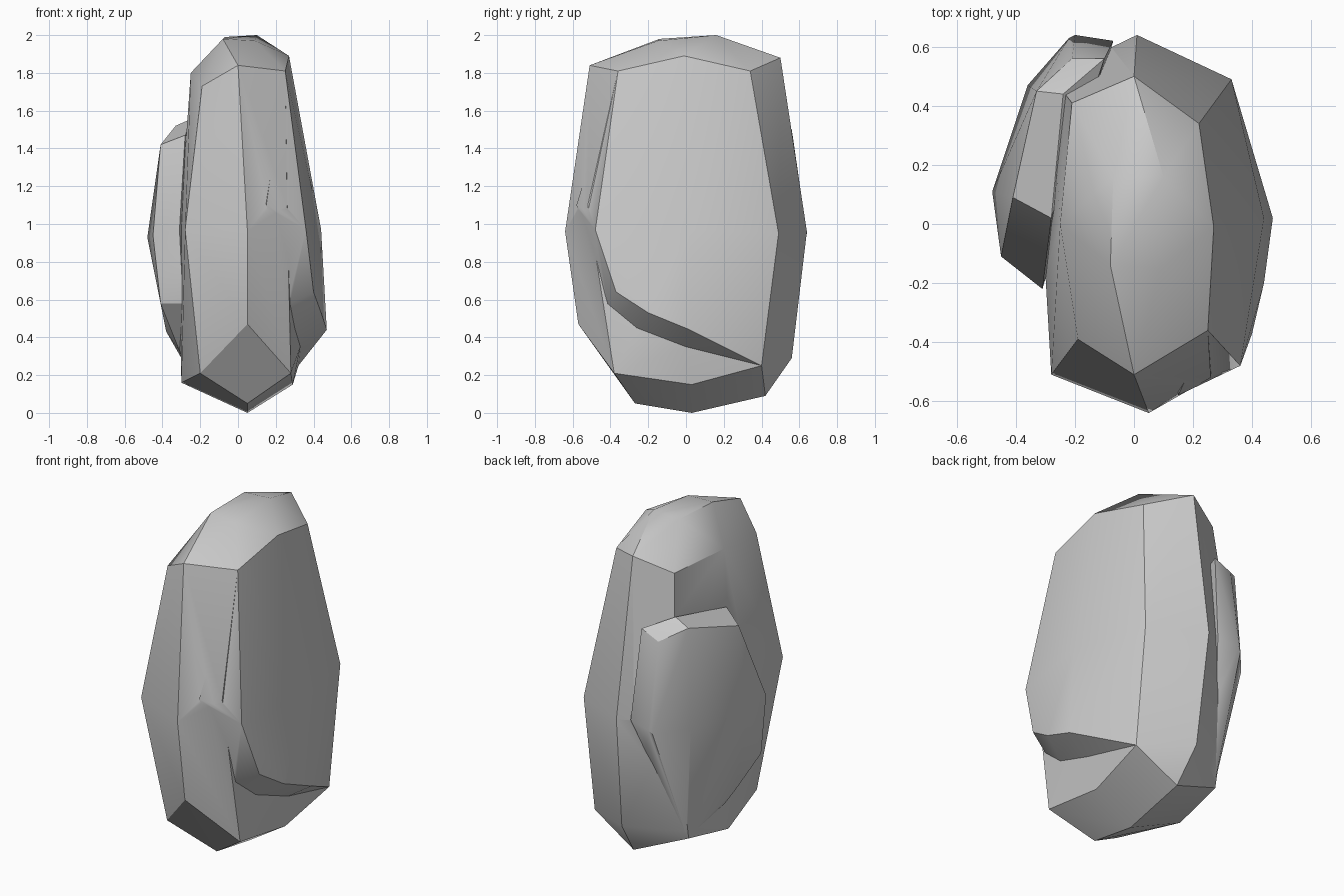
import bpy
import bmesh
from math import radians
from mathutils import Vector

UNIT = 0.01  # corner positions below are in hundredths

if "Cube" in bpy.data.objects:
    bpy.data.objects.remove(bpy.data.objects["Cube"], do_unlink=True)


def make_material(name, color):
    material = bpy.data.materials.new(name)
    material.use_nodes = True
    material.diffuse_color = color
    shader = next(n for n in material.node_tree.nodes if n.type == 'BSDF_PRINCIPLED')
    shader.inputs["Base Color"].default_value = color
    shader.inputs["Roughness"].default_value = 0.9
    return material


def hull_stone(name, corners, material):
    """Chiselled convex stone spanning the given corner points."""
    mesh_builder = bmesh.new()
    for corner in corners:
        mesh_builder.verts.new(Vector(corner) * UNIT)
    result = bmesh.ops.convex_hull(mesh_builder, input=mesh_builder.verts[:])
    loose = {item for key in ("geom_interior", "geom_unused")
             for item in result[key] if isinstance(item, bmesh.types.BMVert)}
    bmesh.ops.delete(mesh_builder, geom=list(loose), context='VERTS')
    bmesh.ops.recalc_face_normals(mesh_builder, faces=mesh_builder.faces[:])
    mesh = bpy.data.meshes.new(name)
    mesh_builder.to_mesh(mesh)
    mesh_builder.free()
    mesh.materials.append(material)
    stone = bpy.data.objects.new(name, mesh)
    bpy.context.collection.objects.link(stone)
    return stone


def select_only(target):
    bpy.ops.object.select_all(action='DESELECT')
    target.select_set(True)
    bpy.context.view_layer.objects.active = target


def merge_into(target, part):
    """Fuse a part into the target so no inner faces remain."""
    modifier = target.modifiers.new("fuse_" + part.name, 'BOOLEAN')
    modifier.operation = 'UNION'
    modifier.solver = 'EXACT'
    modifier.object = part
    select_only(target)
    bpy.ops.object.modifier_apply(modifier=modifier.name)
    bpy.data.objects.remove(part, do_unlink=True)


stone_gray = make_material("stone gray", (0.6, 0.6, 0.6, 1.0))

# Tall core: crest, shoulder ring, waist ring, foot ring and underside
crest = [(10, 16, 200), (9, -15, 197), (-8, -14, 198), (-7, 16, 199)]
shoulder = [(0, -51, 184), (-19, -39, 173), (-25, 0, 180), (-21, 41, 180),
            (0, 50, 188), (22, 34, 181), (27, -1, 189), (25, -36, 181)]
waist = [(5, -64, 96), (-28, -51, 97), (-31, 0, 97), (-28, 50, 97),
         (1, 64, 96), (33, 49, 95), (26, -52, 110)]
foot = [(5, -57, 47), (-20, -38, 21), (-30, 3, 16), (-27, 36, 22),
        (3, 56, 29), (28, -38, 21), (29, 3, 15)]
underside = [(5, -27, 5), (5, 3, 0), (5, 42, 9)]
groove = [(26, -42, 57), (30, -26, 45), (33, 0, 35), (32, 40, 25)]
rock = hull_stone("standing_rock", crest + shoulder + waist + foot + underside + groove,
                  stone_gray)

# Overhanging slab whose lower lip forms the curved groove
slab_face = [(15, -58, 110), (36, -48, 97), (44, 2, 97), (33, 49, 95)]
lip = [(40, -37, 64), (44, -20, 53), (47, 2, 44)]
slab = hull_stone("overhanging_slab", shoulder[4:] + slab_face + lip + groove, stone_gray)

# Raised shelf on the opposite side, with a bevelled top and tapering base
shelf_top = [(-28, 2, 147), (-24, 44, 156), (-10, 56, 150),
             (-41, 9, 142), (-33, 45, 152), (-21, 56, 145)]
shelf_belly = [(-7, 62, 97), (-20, 64, 95), (-22, 63, 93), (-36, 47, 93),
               (-48, 11, 93), (-45, -11, 94), (-31, -22, 97)]
shelf_base = [(-41, -12, 58), (-29, -15, 58), (-38, 8, 43), (-31, 8, 33), (-26, 36, 22)]
shelf = hull_stone("side_shelf", shelf_top + shelf_belly + shelf_base, stone_gray)

for part in (slab, shelf):
    merge_into(rock, part)

# Soft facets with crisp ridges
select_only(rock)
bpy.ops.object.shade_smooth_by_angle(angle=radians(30))
